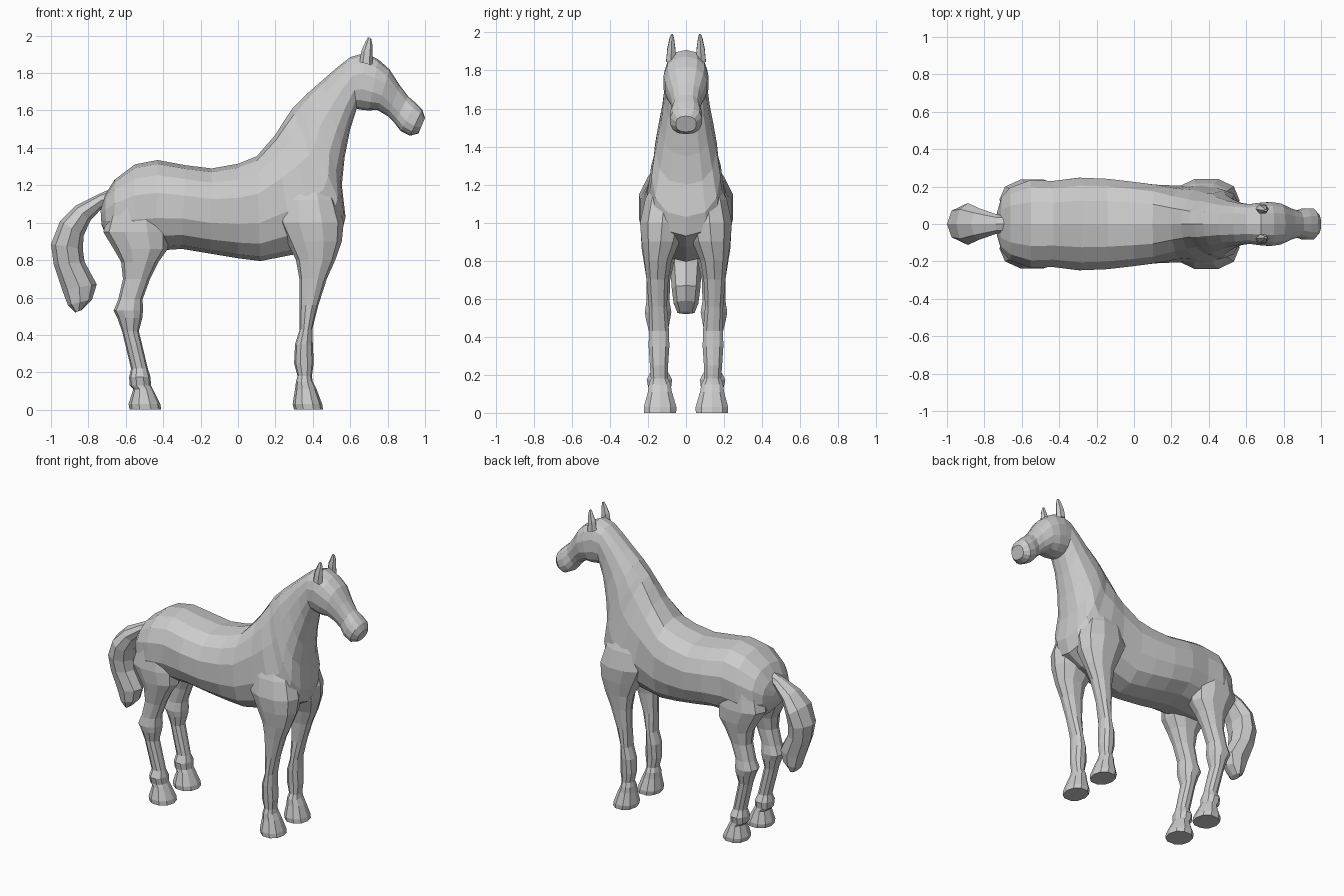
import bpy, bmesh, math
from mathutils import Vector


def loft(name, rings, sides, power=0.85, mirror=False):
    """Skin closed rings; each ring is (x1, z1, x2, z2, half_width, y_centre, low_bias)."""
    bm = bmesh.new()
    loops = []
    for r in rings:
        x1, z1, x2, z2, w = r[:5]
        yc = r[5] if len(r) > 5 else 0
        bias = r[6] if len(r) > 6 else 0
        mid = Vector(((x1 + x2) / 2, yc, (z1 + z2) / 2))
        half = Vector(((x1 - x2) / 2, 0, (z1 - z2) / 2))
        loop = []
        for i in range(sides):
            a = math.tau * i / sides
            c, s = math.cos(a), math.sin(a)
            c = math.copysign(abs(c) ** power, c)
            s = math.copysign(abs(s) ** power, s)
            y = w * s * (1 - bias * c)
            loop.append(bm.verts.new(mid + half * c + Vector((0, y, 0))))
        loops.append(loop)
    for a, b in zip(loops, loops[1:]):
        for i in range(sides):
            j = (i + 1) % sides
            bm.faces.new((a[i], a[j], b[j], b[i]))
    bm.faces.new(loops[0])
    bm.faces.new(loops[-1])
    bmesh.ops.recalc_face_normals(bm, faces=bm.faces)
    mesh = bpy.data.meshes.new(name)
    bm.to_mesh(mesh)
    bm.free()
    ob = bpy.data.objects.new(name, mesh)
    bpy.context.collection.objects.link(ob)
    if mirror:
        ob.modifiers.new("mirror", 'MIRROR').use_axis = (False, True, False)
    return ob


def leg(name, rows):
    """Horizontal rings: (z, back x, front x, y centre, half width)."""
    loft(name, [(x0, z, x1, z, w, y) for z, x0, x1, y, w in rows], 10, 0.9, True)


# Rump, barrel and chest
torso = [
    (-.735, 1.07, -.73, .99, .06),
    (-.71, 1.15, -.705, .93, .15),
    (-.66, 1.23, -.66, .88, .20),
    (-.55, 1.312, -.56, .85, .24),
    (-.43, 1.335, -.44, .85, .235),
    (-.28, 1.307, -.30, .86, .253),
    (-.14, 1.29, -.15, .835, .247),
    (0, 1.315, 0, .81, .23),
    (.10, 1.355, .12, .795, .215),
    (.20, 1.47, .30, .83, .20, 0, .15),
    (.25, 1.55, .44, .87, .20, 0, .25),
    (.29, 1.61, .55, .93, .18, 0, .25),
]
# Neck
neck = [
    (.32, 1.64, .575, 1.03, .175, 0, .2),
    (.37, 1.69, .555, 1.20, .155, 0, .15),
    (.45, 1.76, .57, 1.35, .132, 0, .1),
    (.53, 1.83, .60, 1.50, .115),
    (.60, 1.885, .635, 1.61, .108),
]
# Head and muzzle
head = [
    (.68, 1.908, .65, 1.605, .115),
    (.75, 1.873, .70, 1.60, .12),
    (.81, 1.82, .745, 1.603, .112),
    (.865, 1.735, .80, 1.57, .085),
    (.91, 1.675, .835, 1.535, .072),
    (.95, 1.64, .87, 1.49, .085),
    (.985, 1.605, .92, 1.465, .085),
    (1.0, 1.56, .965, 1.477, .055),
]
loft("body_and_head", torso + neck + head, 14)

# Front legs from shoulder to hoof
leg("front_leg", [
    (1.25, .28, .46, .10, .06),
    (1.12, .22, .53, .115, .105),
    (1.00, .21, .565, .125, .122),
    (.90, .26, .555, .133, .105),
    (.80, .31, .52, .147, .075),
    (.70, .328, .475, .15, .06),
    (.56, .33, .43, .148, .05),
    (.43, .33, .397, .142, .055),
    (.35, .305, .40, .142, .057),
    (.25, .30, .405, .142, .05),
    (.18, .318, .395, .14, .047),
    (.15, .31, .40, .138, .06),
    (.11, .305, .42, .137, .066),
    (.03, .292, .45, .136, .09),
    (0, .30, .455, .136, .088),
])

# Hind legs from thigh to hoof
leg("hind_leg", [
    (1.12, -.67, -.42, .12, .10),
    (.95, -.72, -.37, .13, .113),
    (.86, -.665, -.375, .137, .10),
    (.79, -.625, -.425, .142, .083),
    (.70, -.615, -.47, .145, .065),
    (.59, -.64, -.51, .147, .063),
    (.53, -.665, -.508, .147, .073),
    (.49, -.645, -.512, .147, .066),
    (.42, -.62, -.53, .145, .05),
    (.22, -.572, -.482, .14, .045),
    (.175, -.582, -.468, .14, .07),
    (.13, -.58, -.465, .138, .062),
    (.11, -.56, -.455, .137, .066),
    (.03, -.585, -.415, .136, .09),
    (0, -.58, -.41, .136, .088),
])

# Tail
loft("tail", [
    (-.66, 1.19, -.66, 1.08, .045),
    (-.74, 1.155, -.72, 1.085, .05),
    (-.87, 1.09, -.79, 1.01, .085),
    (-.95, 1.01, -.825, .93, .112),
    (-1.0, .885, -.83, .86, .10),
    (-.985, .775, -.82, .79, .085),
    (-.94, .64, -.755, .67, .075),
    (-.91, .56, -.78, .59, .065),
    (-.87, .52, -.835, .533, .045),
], 8, 1)

# Ears
loft("ear", [
    (.65, 1.86, .72, 1.84, .028, .08),
    (.66, 1.92, .72, 1.90, .025, .077),
    (.685, 1.975, .718, 1.955, .014, .075),
    (.695, 1.992, .712, 1.985, .006, .073),
], 6, 1, True)
